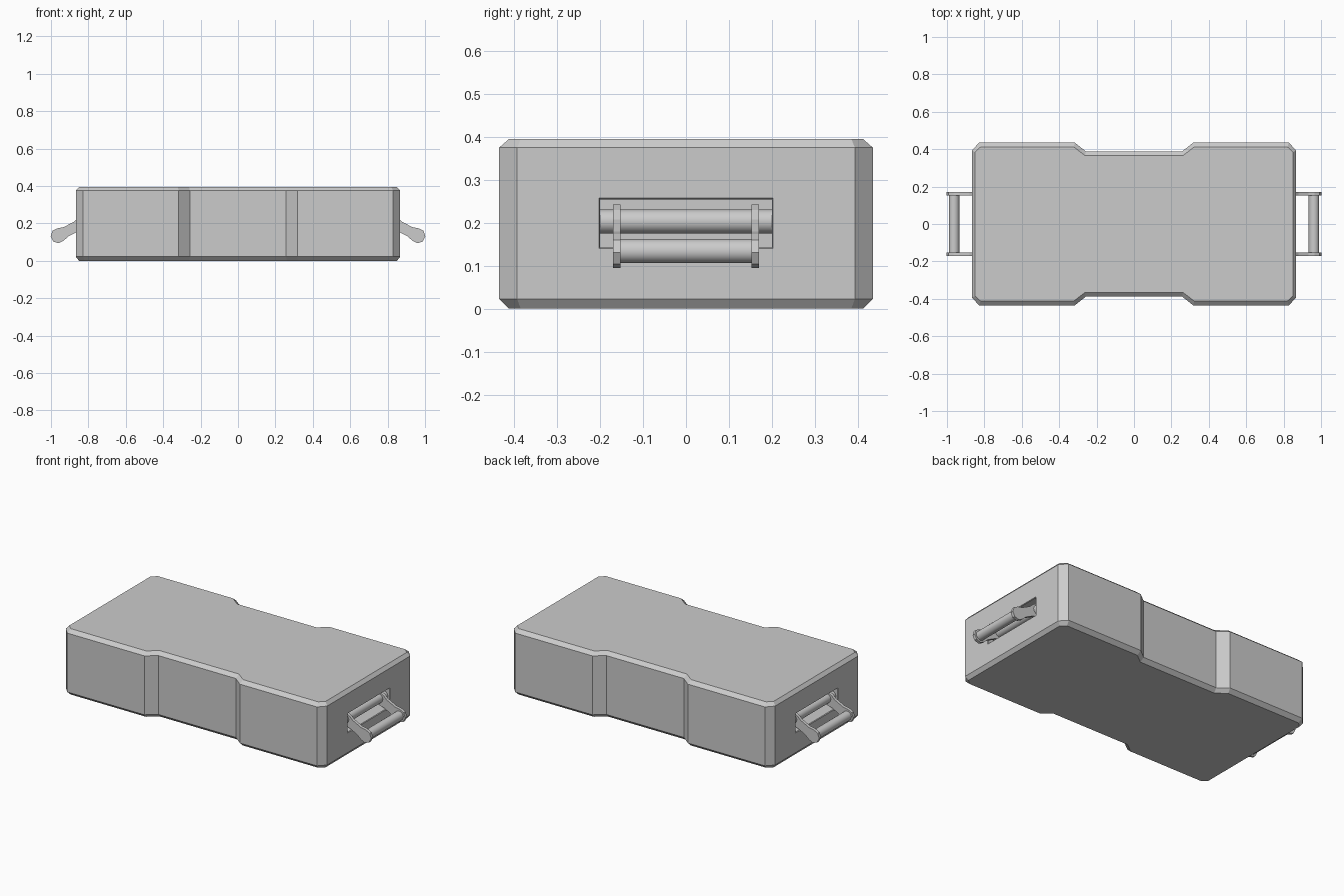
import bpy, bmesh, math
from mathutils import Vector

cube = bpy.data.objects.get("Cube")
if cube:
    bpy.data.objects.remove(cube, do_unlink=True)

GREY = (0.6, 0.6, 0.6, 1)
grey = bpy.data.materials.new("plain grey")
grey.use_nodes = True
grey.diffuse_color = GREY
grey.node_tree.nodes["Principled BSDF"].inputs["Base Color"].default_value = GREY


def finish(bm, name, smooth=False):
    bmesh.ops.recalc_face_normals(bm, faces=bm.faces[:])
    mesh = bpy.data.meshes.new(name)
    bm.to_mesh(mesh)
    bm.free()
    mesh.materials.append(grey)
    obj = bpy.data.objects.new(name, mesh)
    bpy.context.collection.objects.link(obj)
    if smooth:
        bpy.ops.object.select_all(action="DESELECT")
        obj.select_set(True)
        bpy.context.view_layer.objects.active = obj
        bpy.ops.object.shade_smooth_by_angle(angle=math.radians(40))
    return obj


def full_outline(quarter):
    # Mirror one quarter of the plan into a closed loop
    right = quarter + [(x, -y) for x, y in reversed(quarter)]
    return right + [(-x, -y) for x, y in right]


# Case body: waisted plan with chamfered top and bottom rims
outer = full_outline([(0.257, 0.388), (0.317, 0.435), (0.828, 0.435), (0.867, 0.393)])
inner = full_outline([(0.262, 0.366), (0.322, 0.412), (0.820, 0.412), (0.850, 0.385)])
levels = [(inner, 0), (outer, 0.022), (outer, 0.375), (inner, 0.395)]
bm = bmesh.new()
rings = [[bm.verts.new((x, y, z)) for x, y in plan] for plan, z in levels]
n = len(outer)
for low, high in zip(rings, rings[1:]):
    for i in range(n):
        j = (i + 1) % n
        bm.faces.new((low[i], low[j], high[j], high[i]))
bm.faces.new(rings[0])
bm.faces.new(rings[-1])
bmesh.ops.recalc_face_normals(bm, faces=bm.faces[:])

# Handle pockets sunk into both end walls
ends = [f for f in bm.faces if abs(f.normal.x) > 0.99 and f.calc_area() > 0.2]
for face in ends:
    side = math.copysign(1, face.normal.x)
    bmesh.ops.inset_individual(bm, faces=[face], thickness=0.05)
    for v in face.verts:
        v.co.y = math.copysign(0.203, v.co.y)
        v.co.z = 0.257 if v.co.z > 0.2 else 0.14
    bmesh.ops.inset_individual(bm, faces=[face], thickness=0.004, depth=-0.004)
    wall = bmesh.ops.extrude_discrete_faces(bm, faces=[face])["faces"][0]
    bmesh.ops.translate(bm, verts=wall.verts[:], vec=(-0.08 * side, 0, 0))
finish(bm, "case_body")

HINGE = Vector((0.826, 0, 0.203))
GRIP = Vector((0.962, 0, 0.134))


def rod(name, centre, side, length):
    bm = bmesh.new()
    bmesh.ops.create_cone(bm, cap_ends=True, segments=24, radius1=0.028,
                          radius2=0.028, depth=length)
    for v in bm.verts:
        x, y, z = v.co
        v.co = (side * centre.x + x, z, centre.z + y)
    finish(bm, name, smooth=True)


def arm(name, side, y):
    # Bar with an octagonal boss at each end
    along = (GRIP - HINGE).normalized()
    across = Vector((-along.z, 0, along.x))
    profile = []
    for centre, sign in ((HINGE, -1), (GRIP, 1)):
        profile.append(centre + sign * (-along * 0.046 - across * 0.028))
        for k in range(8):
            if k in (0, 7):
                continue
            a = math.radians(180 + 22.5 + 45 * k)
            profile.append(centre + sign * 0.04 *
                           (along * math.cos(a) + across * math.sin(a)))
        profile.append(centre + sign * (-along * 0.046 + across * 0.028))
    bm = bmesh.new()
    face = bm.faces.new([bm.verts.new((side * p.x, y - 0.009, p.z)) for p in profile])
    ext = bmesh.ops.extrude_face_region(bm, geom=[face])["geom"]
    bmesh.ops.translate(bm, verts=[g for g in ext if isinstance(g, bmesh.types.BMVert)],
                        vec=(0, 0.018, 0))
    finish(bm, name)


# Swing handles on both ends
for label, side in (("left", 1), ("right", -1)):
    rod(label + "_hinge_rod", HINGE, side, 0.4)
    rod(label + "_handle_grip", GRIP, side, 0.31)
    for place, y in (("front", -0.161), ("back", 0.161)):
        arm(f"{label}_{place}_handle_arm", side, y)
